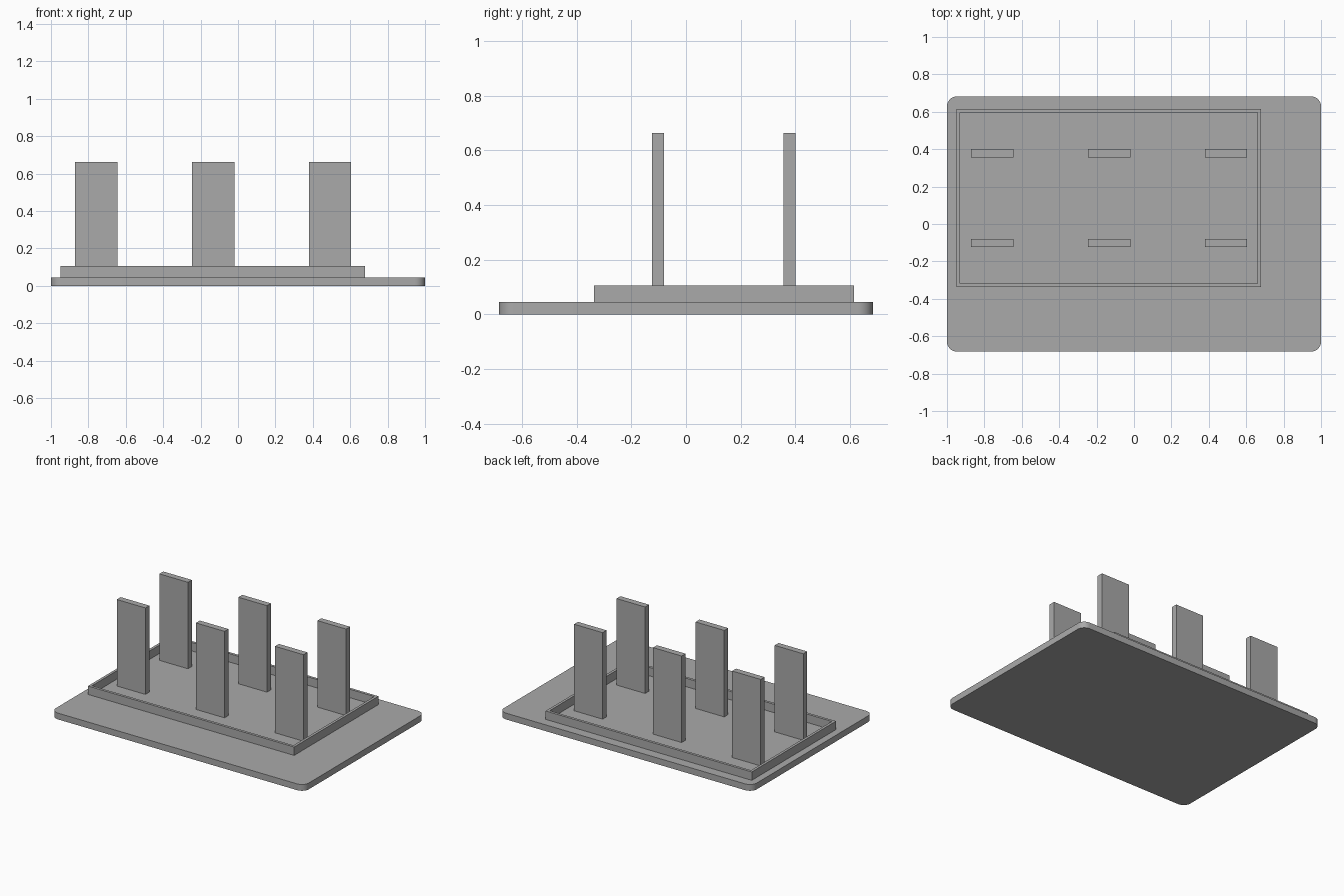
import bpy
import bmesh

cube = bpy.data.objects.get("Cube")
if cube:
    bpy.data.objects.remove(cube, do_unlink=True)

# One plain grey for every part
grey = bpy.data.materials.new("plain grey")
grey.use_nodes = True
color = (0.4, 0.4, 0.4, 1)
grey.diffuse_color = color
grey.node_tree.nodes["Principled BSDF"].inputs["Base Color"].default_value = color

BASE_TOP = 0.045
RIM_TOP = 0.105
PANEL_TOP = 0.663


def add_object(name, bm):
    bmesh.ops.recalc_face_normals(bm, faces=bm.faces)
    mesh = bpy.data.meshes.new(name)
    bm.to_mesh(mesh)
    bm.free()
    mesh.materials.append(grey)
    obj = bpy.data.objects.new(name, mesh)
    bpy.context.collection.objects.link(obj)
    return obj


def box(bm, x0, x1, y0, y1, z0, z1):
    verts = bmesh.ops.create_cube(bm, size=1)["verts"]
    bmesh.ops.scale(bm, vec=(x1 - x0, y1 - y0, z1 - z0), verts=verts)
    bmesh.ops.translate(bm, vec=((x0 + x1) / 2, (y0 + y1) / 2, (z0 + z1) / 2), verts=verts)


# Base plate with rounded vertical corners
bm = bmesh.new()
box(bm, -1, 1, -0.683, 0.683, 0, BASE_TOP)
upright = [e for e in bm.edges if abs(e.verts[0].co.z - e.verts[1].co.z) > 0.01]
bmesh.ops.bevel(bm, geom=upright, offset=0.055, segments=8, profile=0.5, affect='EDGES')
base = add_object("base_plate", bm)
bpy.ops.object.select_all(action='DESELECT')
base.select_set(True)
bpy.context.view_layer.objects.active = base
bpy.ops.object.shade_smooth_by_angle()

# Raised rectangular rim: a flat frame pulled upwards
bm = bmesh.new()
box(bm, -0.95, 0.68, -0.337, 0.614, BASE_TOP, RIM_TOP)
caps = [f for f in bm.faces if abs(f.normal.z) > 0.9]
bmesh.ops.inset_individual(bm, faces=caps, thickness=0.027)
bmesh.ops.bridge_loops(bm, edges=[e for f in caps for e in f.edges])
bmesh.ops.delete(bm, geom=caps, context='FACES_ONLY')
add_object("foundation_rim", bm)

# Two rows of three upright panels standing on the base
for row, y in (("front", -0.102), ("back", 0.378)):
    for side, x in (("right", -0.758), ("middle", -0.133), ("left", 0.492)):
        bm = bmesh.new()
        box(bm, x - 0.113, x + 0.113, y - 0.022, y + 0.022, BASE_TOP, PANEL_TOP)
        add_object(f"{row}_{side}_panel", bm)
